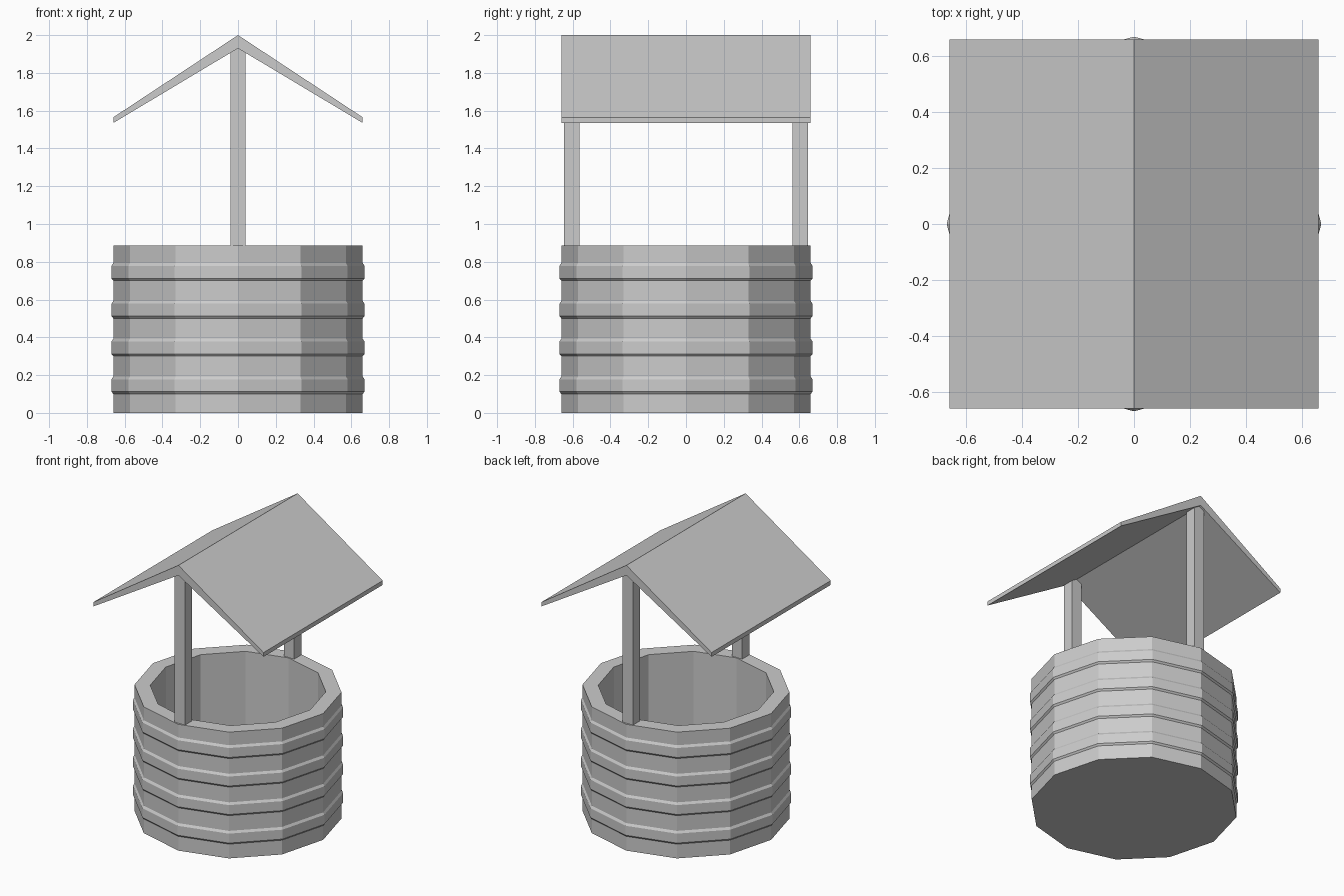
import bpy, bmesh
from math import cos, sin, pi

if "Cube" in bpy.data.objects:
    bpy.data.objects.remove(bpy.data.objects["Cube"])

SIDES = 12


def finish(name, bm):
    bmesh.ops.recalc_face_normals(bm, faces=bm.faces)
    me = bpy.data.meshes.new(name)
    bm.to_mesh(me)
    bm.free()
    ob = bpy.data.objects.new(name, me)
    bpy.context.collection.objects.link(ob)
    return ob


def lathe(name, profile):
    """Stack of 12-sided rings from (radius, z) points, capped at both ends."""
    bm = bmesh.new()
    rings = [[bm.verts.new((r * cos(2 * pi * i / SIDES), r * sin(2 * pi * i / SIDES), z))
              for i in range(SIDES)] for r, z in profile]
    for a, b in zip(rings, rings[1:]):
        for i in range(SIDES):
            j = (i + 1) % SIDES
            bm.faces.new((a[i], a[j], b[j], b[i]))
    bm.faces.new(rings[0])
    bm.faces.new(rings[-1])
    return finish(name, bm)


def extrude_y(name, outline, y0, y1):
    """Prism from an (x, z) outline running along y."""
    bm = bmesh.new()
    a = [bm.verts.new((x, y0, z)) for x, z in outline]
    b = [bm.verts.new((x, y1, z)) for x, z in outline]
    bm.faces.new(a)
    bm.faces.new(b)
    for i in range(len(a)):
        j = (i + 1) % len(a)
        bm.faces.new((a[i], a[j], b[j], b[i]))
    return finish(name, bm)


# Well wall: outer side with four raised bands, rim, inner wall and floor
profile = [(0.66, 0.0)]
for k in range(4):
    z = 0.1 + 0.2 * k
    profile += [(0.66, z), (0.67, z + 0.012), (0.67, z + 0.078), (0.66, z + 0.093)]
profile += [(0.66, 0.885), (0.56, 0.885), (0.56, 0.1)]
lathe("well_wall", profile)

# Posts: gabled tops meet the underside of the roof
post = [(-0.04, 0.88), (0.04, 0.88), (0.04, 1.906), (0, 1.93), (-0.04, 1.906)]
extrude_y("front_post", post, -0.645, -0.565)
extrude_y("back_post", post, 0.565, 0.645)

# Roof: gable that thins towards the eaves
roof = [(-0.66, 1.535), (0, 1.93), (0.66, 1.535), (0.66, 1.565), (0, 2.0), (-0.66, 1.565)]
extrude_y("roof", roof, -0.66, 0.66)
